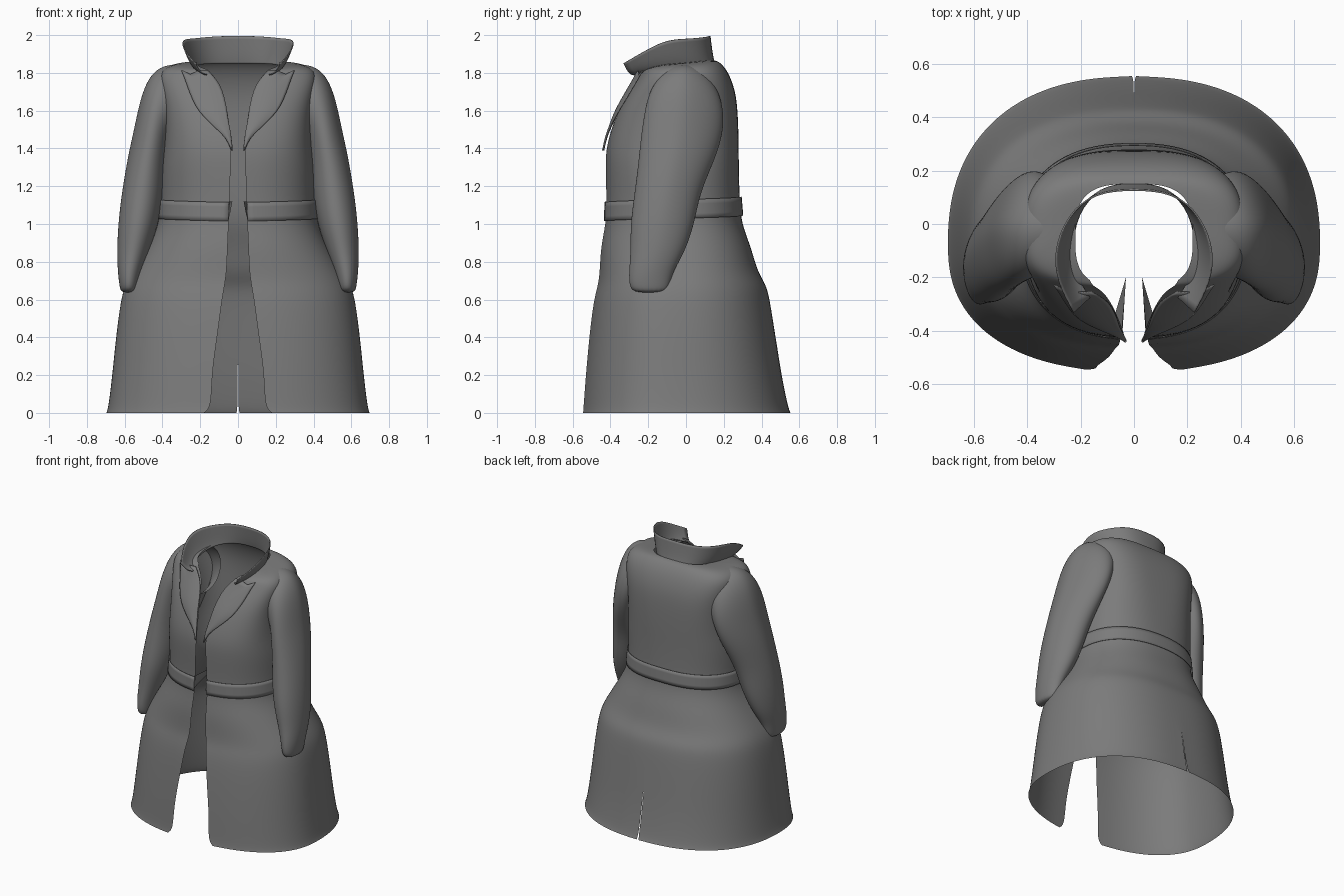
import bpy, bmesh, math
from mathutils import Vector

cube = bpy.data.objects.get("Cube")
if cube:
    bpy.data.objects.remove(cube, do_unlink=True)

cloth = bpy.data.materials.new("grey cloth")
cloth.use_nodes = True
grey = (0.2, 0.2, 0.2, 1)
cloth.diffuse_color = grey
cloth.node_tree.nodes["Principled BSDF"].inputs["Base Color"].default_value = grey

COLUMNS = 22

# Coat body profile: height, half width, front y, back y, half opening, drop at front
BODY = [
    (0, .698, -.553, .553, .18, 0),
    (.03, .688, -.547, .54, .14, 0),
    (.2, .667, -.535, .505, .14, 0),
    (.4, .648, -.515, .475, .11, 0),
    (.6, .622, -.49, .445, .085, 0),
    (.68, .598, -.465, .425, .07, 0),
    (.75, .56, -.457, .378, .06, 0),
    (.88, .48, -.452, .345, .055, 0),
    (1.0, .42, -.425, .295, .05, 0),
    (1.12, .41, -.42, .285, .045, 0),
    (1.3, .41, -.427, .28, .04, 0),
    (1.42, .39, -.423, .28, .033, 0),
    (1.6, .39, -.362, .275, .055, 0),
    (1.7, .41, -.305, .262, .08, 0),
    (1.78, .42, -.26, .235, .11, .02),
    (1.83, .40, -.24, .205, .14, .035),
    (1.86, .34, -.235, .175, .155, .05),
    (1.866, .22, -.24, .15, .165, .06),
]

# Sleeve sections: outer x and height, inner x and height, centre y, half depth
SLEEVE = [
    (.27, 1.845, .27, 1.5, -.01, .14),
    (.36, 1.85, .31, 1.48, -.01, .17),
    (.435, 1.825, .335, 1.46, -.01, .195),
    (.49, 1.75, .35, 1.44, -.01, .21),
    (.525, 1.64, .36, 1.41, -.015, .217),
    (.553, 1.5, .37, 1.36, -.03, .215),
    (.585, 1.36, .38, 1.28, -.055, .2),
    (.617, 1.17, .395, 1.15, -.1, .175),
    (.637, 1.0, .42, 1.0, -.125, .172),
    (.642, .85, .47, .85, -.15, .145),
    (.638, .75, .51, .75, -.185, .118),
    (.628, .67, .528, .67, -.195, .108),
    (.62, .635, .536, .635, -.19, .085),
]


def build(name, verts, faces, levels=2, thickness=0):
    """Make one half, mirror it across x and smooth it."""
    mesh = bpy.data.meshes.new(name)
    mesh.from_pydata(verts, [], faces)
    bm = bmesh.new()
    bm.from_mesh(mesh)
    bmesh.ops.recalc_face_normals(bm, faces=bm.faces)
    bm.to_mesh(mesh)
    bm.free()
    mesh.materials.append(cloth)
    obj = bpy.data.objects.new(name, mesh)
    bpy.context.collection.objects.link(obj)
    mirror = obj.modifiers.new("Mirror", 'MIRROR')
    mirror.merge_threshold = 0.001
    if levels:
        smooth = obj.modifiers.new("Smooth", 'SUBSURF')
        smooth.levels = smooth.render_levels = levels
        smooth.boundary_smooth = 'PRESERVE_CORNERS'
    if thickness:
        solid = obj.modifiers.new("Thickness", 'SOLIDIFY')
        solid.thickness = thickness
        solid.offset = 0
    mesh.shade_smooth()


def grid_faces(rows, cols, wrap=False):
    """Quads joining a grid of points stored row by row."""
    span = cols if wrap else cols - 1
    return [(r * cols + c, r * cols + (c + 1) % cols,
             (r + 1) * cols + (c + 1) % cols, (r + 1) * cols + c)
            for r in range(rows - 1) for c in range(span)]


def profile(z):
    """Body profile values at any height."""
    for low, high in zip(BODY, BODY[1:]):
        if z <= high[0]:
            t = (z - low[0]) / (high[0] - low[0])
            return [a + (b - a) * t for a, b in zip(low, high)]
    return BODY[-1]


def centre_y(z):
    """Depth at which the coat is widest."""
    return -0.08 + 0.03 * min(z, 1)


def squareness(z):
    """Round skirt, squarer chest and shoulders."""
    return 2.35 + 0.75 * min(max((z - 1.2) / 0.4, 0), 1)


def ring(row, offset=0):
    """Half of a body section, from the front opening round to the back."""
    z, rx, front, back, gap, drop = row
    power = squareness(z)
    start = math.asin((gap / rx) ** (power / 2))
    middle = centre_y(z)
    points = []
    for i in range(COLUMNS):
        a = start + (math.pi - start) * i / (COLUMNS - 1)
        s, c = max(math.sin(a), 0), math.cos(a)
        x = (rx + offset) * s ** (2 / power)
        depth = (middle - front if c > 0 else back - middle) + offset
        y = middle - math.copysign(abs(c) ** (2 / power), c) * depth
        points.append(Vector((x, y, z - drop * (0.5 + 0.5 * c) ** 2)))
    points[-1].x = 0
    return points


def front_y(x, z):
    """Depth of the coat front at a given place."""
    _, rx, front, *_ = profile(z)
    middle, power = centre_y(z), squareness(z)
    return middle - (middle - front) * (1 - min(x / rx, 1) ** power) ** (1 / power)


# Coat body with a slit in the lower back
verts = []
for row in BODY:
    points = ring(row)
    if row[0] < 0.4:
        points[-1].x = 0.008 if row[0] == 0 else 0.002
    verts += points
build("coat_body", verts, grid_faces(len(BODY), COLUMNS))

# Sleeves, growing out of the shoulders and turning down to the wrists
SIDES = 20
verts = []
for outer_x, outer_z, inner_x, inner_z, cy, ry in SLEEVE:
    outer, inner = Vector((outer_x, cy, outer_z)), Vector((inner_x, cy, inner_z))
    lean = 0.25 * (outer_z - 0.6)
    for i in range(SIDES):
        a = math.tau * i / SIDES
        p = inner.lerp(outer, 0.5 + 0.5 * math.cos(a))
        p.y += ry * math.sin(a)
        p.x -= lean * ry * max(math.sin(a), 0)
        verts.append(p)
faces = grid_faces(len(SLEEVE), SIDES, wrap=True)
faces.append(tuple(range(len(verts) - SIDES, len(verts))))
build("sleeves", verts, faces)

# Belt, a little higher at the back
verts = []
for height in (1.015, 1.065, 1.115):
    points = ring(profile(height), 0.009)
    for i, p in enumerate(points):
        p.z += 0.03 * i / (COLUMNS - 1)
    verts += points
build("belt", verts, grid_faces(3, COLUMNS), 1, 0.003)

# Belt ends folded into the opening
build("belt_ends",
      [(.09, -.40, 1.03), (.045, -.435, 1.04), (.03, -.2, 1.12), (.05, -.43, 1.12)],
      [(0, 1, 2), (1, 3, 2)], 0)

# Standing collar, from the back round to the front points
BASE = [(0, .155, 1.85), (.13, .14, 1.85), (.215, .04, 1.845),
        (.235, -.1, 1.825), (.215, -.2, 1.805), (.165, -.275, 1.79)]
RIM = [(0, .13, 1.997), (.15, .12, 1.992), (.25, .03, 1.98),
       (.3, -.1, 1.978), (.285, -.22, 1.915), (.225, -.33, 1.85)]
verts = []
for k in range(4):
    t = k / 3
    for low, high in zip(BASE, RIM):
        p = Vector(low).lerp(Vector(high), t)
        p.z -= 0.02 * math.sin(math.pi * t)
        verts.append(p)
build("collar", verts, grid_faces(4, len(BASE)), 2, 0.006)

# Lapels: height, inner edge, outer edge
LAPEL = [(1.39, .03, .034), (1.455, .035, .06), (1.5, .042, .11), (1.565, .055, .18),
         (1.62, .06, .225), (1.71, .082, .262), (1.76, .11, .278), (1.815, .16, .3)]
STEPS = 7
verts = []
for r, (z, inner, outer) in enumerate(LAPEL):
    for c in range(STEPS):
        t = c / (STEPS - 1)
        x = inner + (outer - inner) * t
        notch = 0.03 * max(0, 1 - abs(t - 0.65) * 4) if r == len(LAPEL) - 1 else 0
        verts.append((x, front_y(x, z) - 0.01 - 0.008 * math.sin(math.pi * t), z - notch))
build("lapels", verts, grid_faces(len(LAPEL), STEPS), 1, 0.005)
